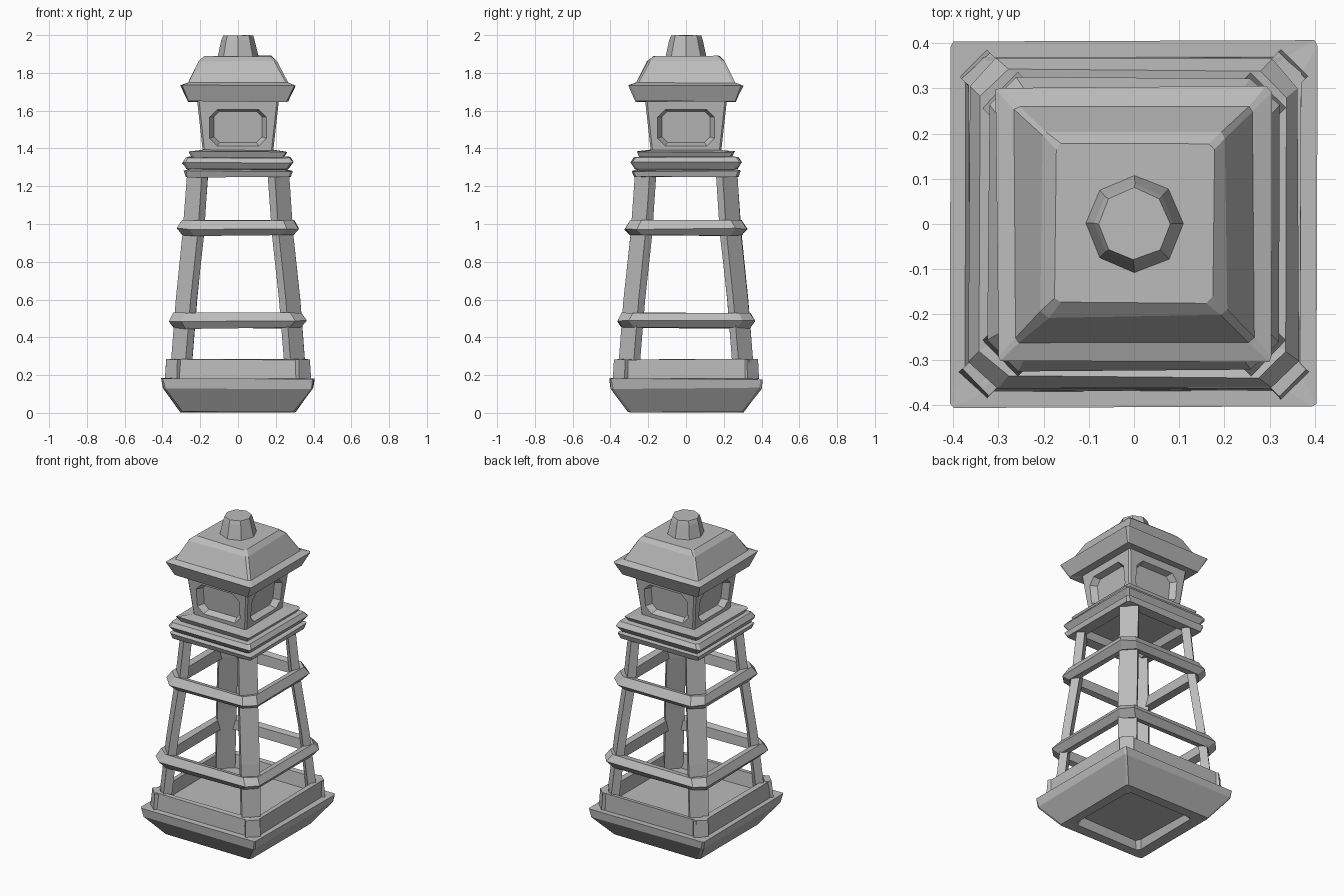
import bpy, bmesh, random
from math import pi, cos, sin, atan2
from mathutils import Matrix, Vector

random.seed(4)
if "Cube" in bpy.data.objects:
    bpy.data.objects.remove(bpy.data.objects["Cube"], do_unlink=True)

stone = bpy.data.materials.new("grey stone")
stone.use_nodes = True
GREY = (0.5, 0.5, 0.5, 1)
stone.diffuse_color = GREY
stone.node_tree.nodes["Principled BSDF"].inputs["Base Color"].default_value = GREY


def ring(hx, hy, c, z):
    """Rectangle with chamfered corners at height z."""
    pts = [(hx, -hy + c), (hx, hy - c), (hx - c, hy), (-hx + c, hy),
           (-hx, hy - c), (-hx, -hy + c), (-hx + c, -hy), (hx - c, -hy)]
    return [Vector((x, y, z)) for x, y in pts]


def slab(o, a, b, z, sx, sy):
    """Diagonal slab section across a corner: outer reach o, face span a, depth b."""
    pts = [(o, o - a), (o - a, o), (o - a - b, o - b), (o - b, o - a - b)]
    return [Vector((sx * x, sy * y, z)) for x, y in pts]


def loft(bm, rings, closed=False, rough=0.0, matrix=Matrix()):
    """Skin a stack of rings; a closed stack makes a frame, an open one is capped."""
    def wobble():
        return Vector([random.uniform(-rough, rough) for _ in range(3)])
    loops = [[bm.verts.new(matrix @ (p + wobble())) for p in r] for r in rings]
    pairs = list(zip(loops, loops[1:]))
    if closed:
        pairs.append((loops[-1], loops[0]))
    else:
        bm.faces.new(loops[0][::-1])
        bm.faces.new(loops[-1])
    for a, b in pairs:
        n = len(a)
        for i in range(n):
            j = (i + 1) % n
            bm.faces.new((a[i], a[j], b[j], b[i]))


def finish(bm, name):
    bmesh.ops.recalc_face_normals(bm, faces=bm.faces)
    mesh = bpy.data.meshes.new(name)
    bm.to_mesh(mesh)
    bm.free()
    mesh.materials.append(stone)
    ob = bpy.data.objects.new(name, mesh)
    bpy.context.collection.objects.link(ob)
    return ob


def square_part(name, profile, closed=False, rough=0.004):
    """Profile rows are half width, corner chamfer, height."""
    bm = bmesh.new()
    loft(bm, [ring(h, h, c, z) for h, c, z in profile], closed, rough)
    return finish(bm, name)


# Base: hollow underside, flared plinth, raised rim and sunken floor
square_part("base", [
    (0.22, 0.02, 0.05), (0.24, 0.02, 0.005), (0.305, 0.015, 0.005),
    (0.397, 0.012, 0.13), (0.407, 0.012, 0.18), (0.37, 0.035, 0.18),
    (0.367, 0.035, 0.283), (0.335, 0.02, 0.283), (0.325, 0.02, 0.20)])

# Four tapering corner legs set diagonally, each with a foot plate on the rim
LEG = [(0.362, 0.19), (0.33, 0.6), (0.293, 0.95), (0.27, 1.27)]
FOOT = [(0.386, 0.18), (0.38, 0.283)]
for sx, sy, side in ((1, -1, "front_left"), (-1, -1, "front_right"),
                     (1, 1, "back_left"), (-1, 1, "back_right")):
    bm = bmesh.new()
    loft(bm, [slab(o, 0.078, 0.035, z, sx, sy) for o, z in LEG], rough=0.002)
    finish(bm, side + "_leg")
    bm = bmesh.new()
    loft(bm, [slab(o, 0.06, 0.03, z, sx, sy) for o, z in FOOT], rough=0.002)
    finish(bm, side + "_foot")

# Rails wrapped around the legs, pointed on the outside
for name, h, z in (("lower_rail", 0.364, 0.49), ("upper_rail", 0.322, 0.98)):
    square_part(name, [
        (h - 0.03, 0.06, z - 0.042), (h, 0.062, z - 0.005), (h - 0.025, 0.06, z + 0.04),
        (h - 0.065, 0.045, z + 0.032), (h - 0.07, 0.045, z - 0.032)], closed=True)

# Gallery: stepped slabs with a hollow underside
square_part("gallery", [
    (0.19, 0.01, 1.29), (0.21, 0.01, 1.25), (0.276, 0.01, 1.25),
    (0.288, 0.01, 1.28), (0.255, 0.01, 1.288), (0.27, 0.01, 1.292),
    (0.293, 0.012, 1.325), (0.275, 0.01, 1.352), (0.245, 0.01, 1.356),
    (0.26, 0.01, 1.382), (0.19, 0.01, 1.392)])

# Lantern room, widening upward
lantern = square_part("lantern_room", [(0.186, 0.01, 1.38), (0.217, 0.01, 1.66)], rough=0)

# Window recesses cut into the four leaning walls
bm = bmesh.new()
tilt = atan2(0.031, 0.28)
for k in range(4):
    place = (Matrix.Rotation(k * pi / 2, 4, "Z") @ Matrix.Translation((0, -0.2, 1.51))
             @ Matrix.Rotation(pi / 2 + tilt, 4, "X"))
    loft(bm, [ring(0.128, 0.083, 0.03, -0.038), ring(0.15, 0.097, 0.04, 0),
              ring(0.155, 0.10, 0.04, 0.02)], matrix=place)
cutter = finish(bm, "window_cutter")
cutter.hide_render = True
cut = lantern.modifiers.new("windows", "BOOLEAN")
cut.operation, cut.solver, cut.object = "DIFFERENCE", "EXACT", cutter
bpy.context.view_layer.objects.active = lantern
bpy.ops.object.modifier_apply(modifier=cut.name)
bpy.data.objects.remove(cutter, do_unlink=True)

# Roof: flared eave, ledge, sloping sides and flat top
square_part("roof", [
    (0.20, 0.01, 1.65), (0.265, 0.008, 1.648), (0.303, 0.008, 1.735),
    (0.262, 0.01, 1.748), (0.204, 0.012, 1.862), (0.175, 0.012, 1.887)])

# Eight-sided cap
bm = bmesh.new()
CAP = [(0.112, 1.87), (0.088, 1.975), (0.08, 1.998)]
loft(bm, [[Vector((r * cos(a * pi / 4), r * sin(a * pi / 4), z)) for a in range(8)]
          for r, z in CAP], rough=0.002)
finish(bm, "cap")
